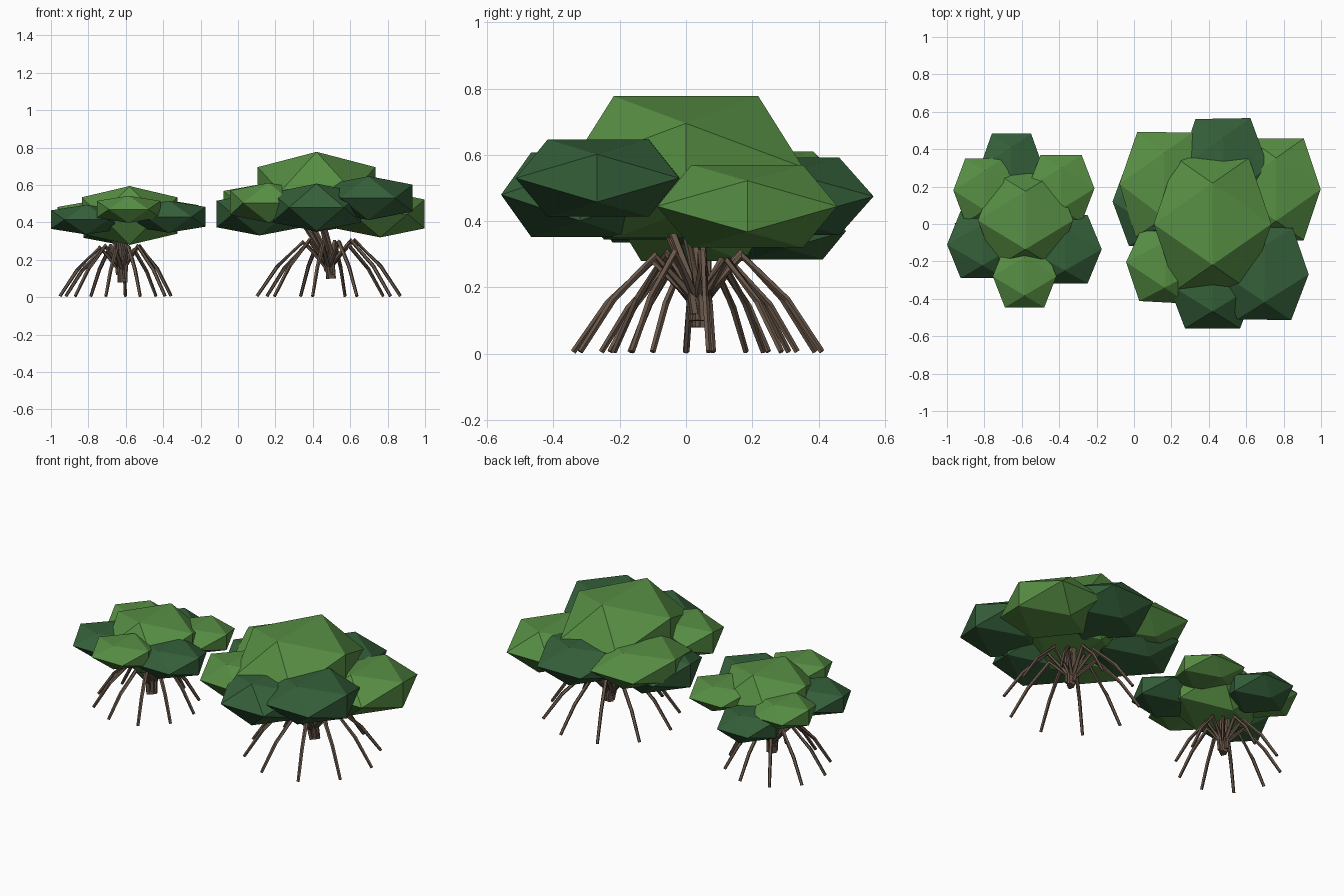
import bpy, bmesh
from math import sin, cos, radians
from mathutils import Vector, Matrix

if "Cube" in bpy.data.objects:
    bpy.data.objects.remove(bpy.data.objects["Cube"])


def material(name, rgb):
    m = bpy.data.materials.new(name)
    m.diffuse_color = (*rgb, 1)
    m.use_nodes = True
    m.node_tree.nodes["Principled BSDF"].inputs["Base Color"].default_value = m.diffuse_color
    return m


LIGHT = material("light_leaf", (0.095, 0.27, 0.057))
DARK = material("dark_leaf", (0.035, 0.115, 0.042))
BARK = material("bark", (0.14, 0.095, 0.068))


def finish(name, bm, mat):
    bmesh.ops.recalc_face_normals(bm, faces=bm.faces)
    me = bpy.data.meshes.new(name)
    bm.to_mesh(me)
    bm.free()
    me.materials.append(mat)
    ob = bpy.data.objects.new(name, me)
    bpy.context.collection.objects.link(ob)


# Leaf clump: squashed icosahedron with its top edge along y, turned slightly
def clump(name, mat, c, r, turn=0):
    bm = bmesh.new()
    a, b = 0.5257, 0.8507
    rot = Matrix.Rotation(radians(turn), 3, 'Z')
    for s in (-1, 1):
        for t in (-1, 1):
            for p in ((0, s * a, t * b), (s * b, 0, t * a), (s * a, t * b, 0)):
                bm.verts.new(Vector(c) + rot @ Vector([r[i] * p[i] for i in range(3)]))
    bmesh.ops.convex_hull(bm, input=bm.verts[:])
    finish(name, bm, mat)


# Woody strand: tapered five-sided tube along a path
def strand(name, pts, r0, r1):
    bm = bmesh.new()
    n = len(pts) - 1
    pts = [Vector(p) for p in pts]
    rings = []
    for i, p in enumerate(pts):
        d = (pts[min(i + 1, n)] - pts[max(i - 1, 0)]).normalized()
        side = d.cross(Vector((0.9, 0.43, 0.05))).normalized()
        up = side.cross(d)
        r = r0 + (r1 - r0) * i / n
        rings.append([bm.verts.new(p + r * (side * cos(radians(72 * k)) + up * sin(radians(72 * k))))
                      for k in range(5)])
    for A, B in zip(rings, rings[1:]):
        for k in range(5):
            bm.faces.new((A[k], A[k - 1], B[k - 1], B[k]))
    bm.faces.new(rings[0])
    bm.faces.new(rings[-1])
    finish(name, bm, BARK)


# Root crown: ring of arching prop roots
def roots(name, hub, foot, reach, knee_z, start):
    for i in range(10):
        ang = radians(start + 36 * i)
        d = Vector((cos(ang), sin(ang)))
        path = []
        kz = knee_z * (1, 0.92, 0.97)[i % 3]
        for f, z in ((0.04, kz * 0.58), (0.36, kz), (0.72, kz * 0.55), (1, 0.006)):
            c = Vector(hub).lerp(Vector(foot), f) + d * reach * f
            path.append((c.x, c.y, z))
        strand(f"{name}_prop_root_{i}", path, 0.014, 0.009)


# Trunk: bundle of leaning strands that fan out below the leaves
def trunk(name, x, y, base, lean, spread, top):
    strand(name + "_trunk", [(x, y, base), (x - 0.01, y, 0.25), (x - lean / 2, y - lean / 3, top)], 0.024, 0.018)
    for i in range(5):
        a = radians(72 * i + 30)
        dx, dy = cos(a), sin(a)
        strand(f"{name}_trunk_strand_{i}",
               [(x + 0.02 * dx, y + 0.02 * dy, base + 0.02 * (i % 3)),
                (x - lean * 0.2 + 0.028 * dx, y - lean * 0.15 + 0.028 * dy, 0.24),
                (x - lean + spread * dx, y - lean * 0.6 + spread * dy, top)], 0.013, 0.013)


# Large tree
big = [
    (LIGHT, (0.42, 0.0, 0.563), (0.37, 0.415, 0.252), 0),
    (DARK, (0.70, -0.265, 0.53), (0.275, 0.29, 0.137), -1),
    (LIGHT, (0.76, 0.185, 0.445), (0.28, 0.32, 0.147), 0),
    (DARK, (0.48, 0.30, 0.475), (0.28, 0.31, 0.137), 1),
    (LIGHT, (0.16, 0.21, 0.50), (0.28, 0.33, 0.13), -1),
    (DARK, (0.115, 0.12, 0.445), (0.27, 0.28, 0.135), 0),
    (LIGHT, (0.17, -0.215, 0.505), (0.25, 0.24, 0.125), -3),
    (DARK, (0.42, -0.32, 0.48), (0.28, 0.28, 0.15), 0),
]
for i, (m, c, r, t) in enumerate(big):
    clump(f"large_leaf_clump_{i}", m, c, r, t)
roots("large", (0.485, 0.035), (0.485, 0.035), 0.385, 0.305, 5)
trunk("large", 0.495, 0.04, 0.10, 0.09, 0.06, 0.40)

# Small tree
small = [
    (LIGHT, (-0.58, 0.02, 0.437), (0.30, 0.295, 0.185)),
    (LIGHT, (-0.585, -0.28, 0.47), (0.20, 0.195, 0.085)),
    (DARK, (-0.81, -0.11, 0.415), (0.223, 0.21, 0.094)),
    (DARK, (-0.37, -0.135, 0.43), (0.232, 0.215, 0.10)),
    (LIGHT, (-0.80, 0.18, 0.435), (0.195, 0.20, 0.09)),
    (LIGHT, (-0.39, 0.19, 0.445), (0.21, 0.21, 0.09)),
    (DARK, (-0.655, 0.30, 0.37), (0.20, 0.215, 0.10)),
]
for i, (m, c, r) in enumerate(small):
    clump(f"small_leaf_clump_{i}", m, c, r)
roots("small", (-0.62, 0.04), (-0.655, 0.04), 0.30, 0.275, 8)
trunk("small", -0.62, 0.04, 0.08, 0.01, 0.03, 0.34)
